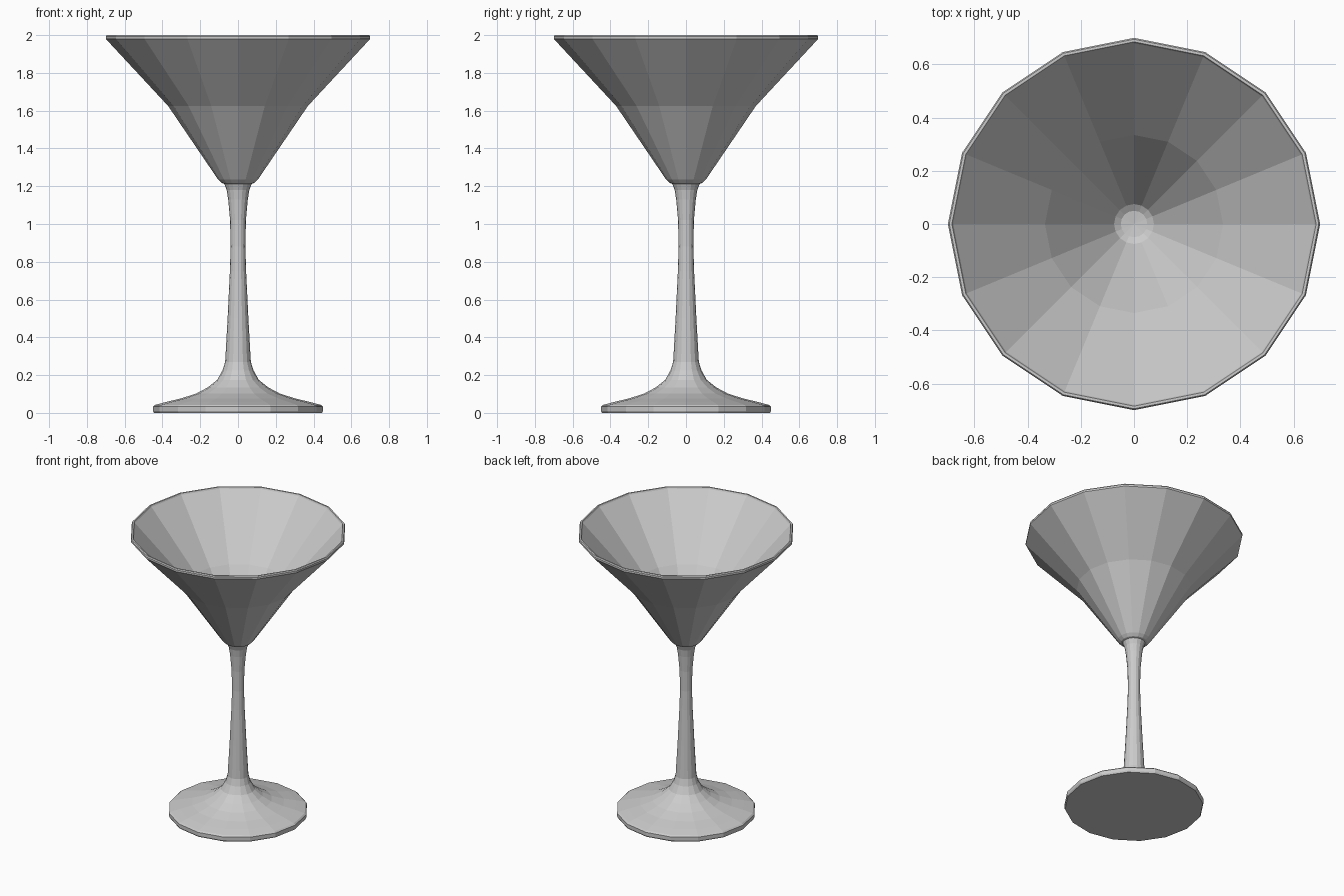
import bpy, bmesh
from math import cos, sin, tau

if "Cube" in bpy.data.objects:
    bpy.data.objects.remove(bpy.data.objects["Cube"])

SIDES = 16

def lathe(name, profile):
    """Revolve an (r, z) profile around z; r = 0 becomes a single pole."""
    bm = bmesh.new()
    rings = []
    for r, z in profile:
        if r == 0:
            rings.append([bm.verts.new((0, 0, z))] * SIDES)
        else:
            rings.append([bm.verts.new((r * cos(tau * i / SIDES), r * sin(tau * i / SIDES), z))
                          for i in range(SIDES)])
    for a, b in zip(rings, rings[1:]):
        for i in range(SIDES):
            j = (i + 1) % SIDES
            bm.faces.new(list(dict.fromkeys((a[i], a[j], b[j], b[i]))))
    bmesh.ops.recalc_face_normals(bm, faces=bm.faces[:])
    me = bpy.data.meshes.new(name)
    bm.to_mesh(me)
    bm.free()
    ob = bpy.data.objects.new(name, me)
    bpy.context.collection.objects.link(ob)
    return ob

# Foot, stem, outer bowl, rim and bowl interior as one continuous profile
foot = [(0, 0), (0.445, 0), (0.45, 0.01), (0.45, 0.033), (0.44, 0.042), (0.38, 0.058),
        (0.30, 0.077), (0.22, 0.103), (0.16, 0.135), (0.11, 0.175), (0.082, 0.225)]
stem = [(0.068, 0.27), (0.055, 0.5), (0.043, 0.75), (0.039, 0.88), (0.042, 1.02),
        (0.052, 1.13), (0.06, 1.18), (0.073, 1.213)]
bowl_outside = [(0.086, 1.217), (0.105, 1.235), (0.37, 1.625), (0.70, 1.98)]
rim = [(0.70, 1.993), (0.695, 2.0), (0.685, 2.0), (0.68, 1.99)]
bowl_inside = [(0.335, 1.61), (0.075, 1.245), (0.05, 1.23), (0, 1.225)]

lathe("cocktail_glass", foot + stem + bowl_outside + rim + bowl_inside)
